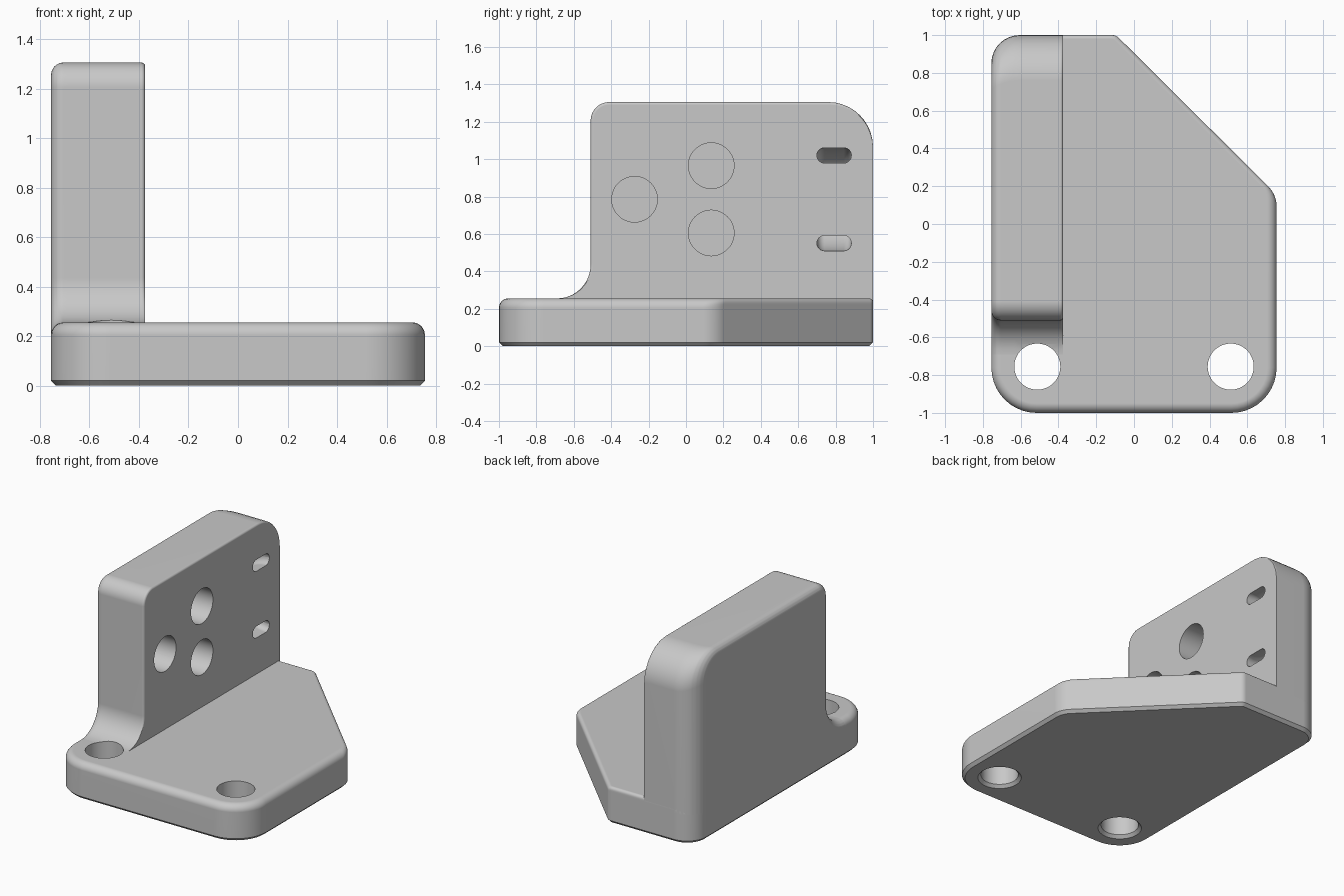
import bpy, bmesh
from math import pi, cos, sin, tan, sqrt, radians
from mathutils import Vector, Matrix

cube = bpy.data.objects.get("Cube")
if cube:
    bpy.data.objects.remove(cube, do_unlink=True)

grey = bpy.data.materials.new("plain grey")
grey.use_nodes = True
colour = (0.58, 0.58, 0.58, 1)
grey.diffuse_color = colour
grey.node_tree.nodes["Principled BSDF"].inputs["Base Color"].default_value = colour


def rounded(corners, radii, insets, seg=10):
    """Counter-clockwise outline with each side moved inwards and each corner rounded."""
    pts = [Vector(c) for c in corners]
    out = []
    for i, p in enumerate(pts):
        d1 = (p - pts[i - 1]).normalized()
        d2 = (pts[(i + 1) % len(pts)] - p).normalized()
        n1, n2 = Vector((-d1.y, d1.x)), Vector((-d2.y, d2.x))
        a, b = insets[i - 1], insets[i]
        p = p + Matrix((n1, n2)).inverted() @ Vector((a, b))
        cross = d1.x * d2.y - d1.y * d2.x
        side = 1 if cross > 0 else -1
        turn = side * d1.angle(d2)
        r = max(radii[i] - side * (a + b) / 2, 0) if radii[i] else 0
        if side < 0 and radii[i]:
            r = radii[i] + max(a, b)
        start = p - d1 * r * tan(abs(turn) / 2)
        centre = start + n1 * r * side
        for k in range(seg + 1):
            out.append(centre + Matrix.Rotation(turn * k / seg, 2) @ (start - centre))
    return out


def fillet_inset(r, depth):
    """How far a rounded edge of radius r lies inwards at a depth below the face."""
    return r - sqrt(r * r - (r - depth) ** 2) if depth < r else 0


def fillet_depths(r, seg=8):
    return [r * (1 - cos(k / seg * pi / 2)) for k in range(seg + 1)]


def loft(name, rings, closed=False):
    """Skin a series of equal rings, capped unless the series is a loop."""
    bm = bmesh.new()
    loops = [[bm.verts.new(p) for p in ring] for ring in rings]
    n = len(loops[0])
    for j in range(len(loops) if closed else len(loops) - 1):
        lo, hi = loops[j], loops[(j + 1) % len(loops)]
        for i in range(n):
            k = (i + 1) % n
            bm.faces.new((lo[i], lo[k], hi[k], hi[i]))
    if not closed:
        bm.faces.new(loops[0][::-1])
        bm.faces.new(loops[-1])
    bmesh.ops.remove_doubles(bm, verts=bm.verts, dist=1e-5)
    bmesh.ops.recalc_face_normals(bm, faces=bm.faces)
    mesh = bpy.data.meshes.new(name)
    bm.to_mesh(mesh)
    bm.free()
    mesh.materials.append(grey)
    obj = bpy.data.objects.new(name, mesh)
    bpy.context.collection.objects.link(obj)
    return obj


def circle(r, n=48):
    return [(r * cos(2 * pi * k / n), r * sin(2 * pi * k / n)) for k in range(n)]


def cut(obj, cutters):
    for c in cutters:
        mod = obj.modifiers.new("cut", 'BOOLEAN')
        mod.operation = 'DIFFERENCE'
        mod.solver = 'EXACT'
        mod.object = c
    bpy.context.view_layer.update()
    dg = bpy.context.evaluated_depsgraph_get()
    mesh = bpy.data.meshes.new_from_object(obj.evaluated_get(dg))
    obj.modifiers.clear()
    obj.data = mesh


H = 0.255           # plate height
LEFT, RIGHT = -0.755, -0.375   # wall faces

# Base plate: clipped rectangle, chamfered below and rounded above
plan = [(LEFT, -1), (0.755, -1), (0.755, 0.155), (-0.095, 1), (LEFT, 1)]
plan_radii = [0.24, 0.24, 0.15, 0.05, 0.15]
top_fillets = [0.05, 0.05, 0.025, 0.02, 0.05]   # front, right, diagonal, back, left
levels = [(0, [0.02] * 5), (0.02, [0] * 5)]
for d in reversed(fillet_depths(0.05)):
    levels.append((H - d, [fillet_inset(r, d) for r in top_fillets]))
base = loft("base_plate", [[(p.x, p.y, z) for p in rounded(plan, plan_radii, ins)]
                           for z, ins in levels])

# Upright wall: side profile lofted across its thickness
profile = [(-0.69, 0.2), (1, 0.2), (1, 1.305), (-0.51, 1.305), (-0.51, H), (-0.69, H)]
profile_radii = [0, 0, 0.24, 0.1, 0.18, 0]
outer = [0, 0.15, 0.05, 0.05, 0.05, 0]          # bottom, back, top, front, toe, toe end
inner = [0, 0, 0.015, 0.015, 0, 0]
layers = []
for d in sorted(set(fillet_depths(0.05) + fillet_depths(0.15))):
    layers.append((LEFT + d, [fillet_inset(r, d) for r in outer]))
for d in reversed(fillet_depths(0.015, 4)):
    layers.append((RIGHT - d, [fillet_inset(r, d) for r in inner]))
wall = loft("upright_wall", [[(x, p.x, p.y) for p in rounded(profile, profile_radii, ins)]
                             for x, ins in layers])

# Countersunk bolt holes through the plate
bolt_cutters = []
for x in (-0.512, 0.512):
    steps = [(-0.01, 0.152), (0.02, 0.122), (0.6, 0.122)]
    bolt_cutters.append(loft("bolt_cutter", [[(x + u, v - 0.755, z) for u, v in circle(r)]
                                             for z, r in steps]))

# Blind round pockets in the wall
pocket_cutters = []
for y, z in ((0.135, 0.965), (0.135, 0.605), (-0.275, 0.785)):
    pocket_cutters.append(loft("pocket_cutter", [[(x, y + u, z + v) for u, v in circle(0.122)]
                                                 for x in (RIGHT - 0.25, RIGHT + 0.1)]))

# Curved tie channel: a flat ring sunk halfway into the wall
w, h = 0.092, 0.041
slot = rounded([(-w, -h), (w, -h), (w, h), (-w, h)], [h - 0.0005] * 4, [0] * 4, 6)
channel = loft("channel_cutter", [[(RIGHT + (0.235 + p.y) * cos(t), 0.792 + p.x,
                                    0.785 + (0.235 + p.y) * sin(t)) for p in slot]
                                  for t in [2 * pi * (k + 0.5) / 48 for k in range(48)]], True)

cut(base, bolt_cutters)
cut(wall, bolt_cutters[:1] + pocket_cutters + [channel])
for c in bolt_cutters + pocket_cutters + [channel]:
    bpy.data.objects.remove(c, do_unlink=True)

# Smooth shading with crisp edges
for obj in (base, wall):
    bpy.ops.object.select_all(action='DESELECT')
    obj.select_set(True)
    bpy.context.view_layer.objects.active = obj
    bpy.ops.object.shade_smooth_by_angle(angle=radians(30))
    mod = obj.modifiers.new("even shading", 'WEIGHTED_NORMAL')
    mod.keep_sharp = True
